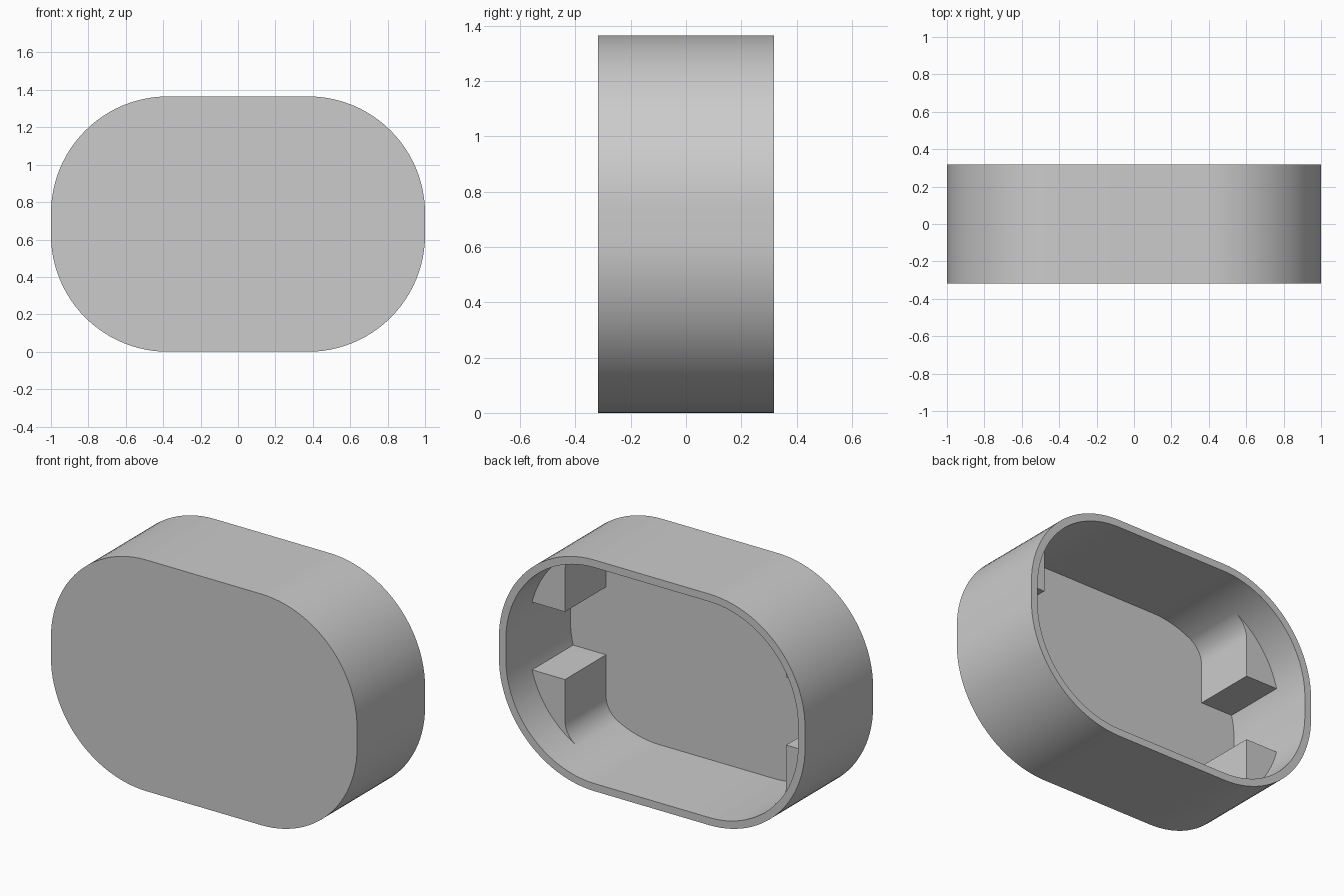
import bpy, bmesh
from math import sin, cos, atan2, acos, asin, pi, radians
from mathutils import Vector

if "Cube" in bpy.data.objects:
    bpy.data.objects.remove(bpy.data.objects["Cube"])

HALF_W, HEIGHT, HALF_D = 1.0, 1.365, 0.3175
RADIUS, WALL, FLOOR = 0.625, 0.045, 0.032
CX, CZ = HALF_W - RADIUS, HEIGHT / 2 - RADIUS     # corner arc centre
FLOOR_Y = -HALF_D + FLOOR

grey = bpy.data.materials.new("plain grey")
grey.use_nodes = True
colour = (0.6, 0.6, 0.6, 1)
grey.diffuse_color = colour
grey.node_tree.nodes["Principled BSDF"].inputs["Base Color"].default_value = colour


def arc(cx, cz, r, a, b, n):
    return [(cx + r * cos(a + (b - a) * i / n), cz + r * sin(a + (b - a) * i / n))
            for i in range(n + 1)]


def outline(r):
    """Rounded rectangle sharing the same corner centres."""
    pts = []
    for q, (sx, sz) in enumerate([(1, 1), (-1, 1), (-1, -1), (1, -1)]):
        pts += arc(sx * CX, sz * CZ, r, q * pi / 2, (q + 1) * pi / 2, 24)
    return pts


def ring(bm, pts, y):
    return [bm.verts.new((x, y, z)) for x, z in pts]


def bridge(bm, a, b):
    for i in range(len(a)):
        j = (i + 1) % len(a)
        bm.faces.new((a[i], a[j], b[j], b[i]))


def finish(bm, name):
    bmesh.ops.recalc_face_normals(bm, faces=bm.faces)
    mesh = bpy.data.meshes.new(name)
    bm.to_mesh(mesh)
    bm.free()
    mesh.materials.append(grey)
    mesh.polygons.foreach_set("use_smooth", [True] * len(mesh.polygons))
    mesh.set_sharp_from_angle(angle=radians(30))
    obj = bpy.data.objects.new(name, mesh)
    obj.location.z = HEIGHT / 2
    bpy.context.collection.objects.link(obj)
    return obj


# Open-backed cup: front face, outer wall, rim, inner wall, floor
bm = bmesh.new()
outer, inner = outline(RADIUS), outline(RADIUS - WALL)
loops = [ring(bm, outer, -HALF_D), ring(bm, outer, HALF_D),
         ring(bm, inner, HALF_D), ring(bm, inner, FLOOR_Y)]
for a, b in zip(loops, loops[1:]):
    bridge(bm, a, b)
bm.faces.new(loops[0])
bm.faces.new(loops[-1])
finish(bm, "cup_shell")

# Corner blocks: straight inner sides, with a fillet blending into the wall
SIDE_X, SIDE_Z, TOP_Y, FILLET, SINK = 0.7225, 0.2, 0.0975, 0.15, 0.01
r_in = RADIUS - WALL
fx = SIDE_X - FILLET
fz = CZ + ((r_in - FILLET) ** 2 - (fx - CX) ** 2) ** 0.5
tip = atan2(fz - CZ, fx - CX)
r_out = r_in + SINK
start = asin((SIDE_Z - CZ) / r_out)
profile = [(SIDE_X, SIDE_Z)]
profile += arc(CX, CZ, r_out, start, tip, 20)
profile += arc(fx, fz, FILLET, tip, 0, 12)

bm = bmesh.new()
low, high = ring(bm, profile, FLOOR_Y - SINK), ring(bm, profile, TOP_Y)
bridge(bm, low, high)
bm.faces.new(low)
bm.faces.new(high)
blocks = finish(bm, "corner_blocks")
mirror = blocks.modifiers.new("mirror", 'MIRROR')
mirror.use_axis = (True, False, True)
mirror.use_mirror_merge = False
